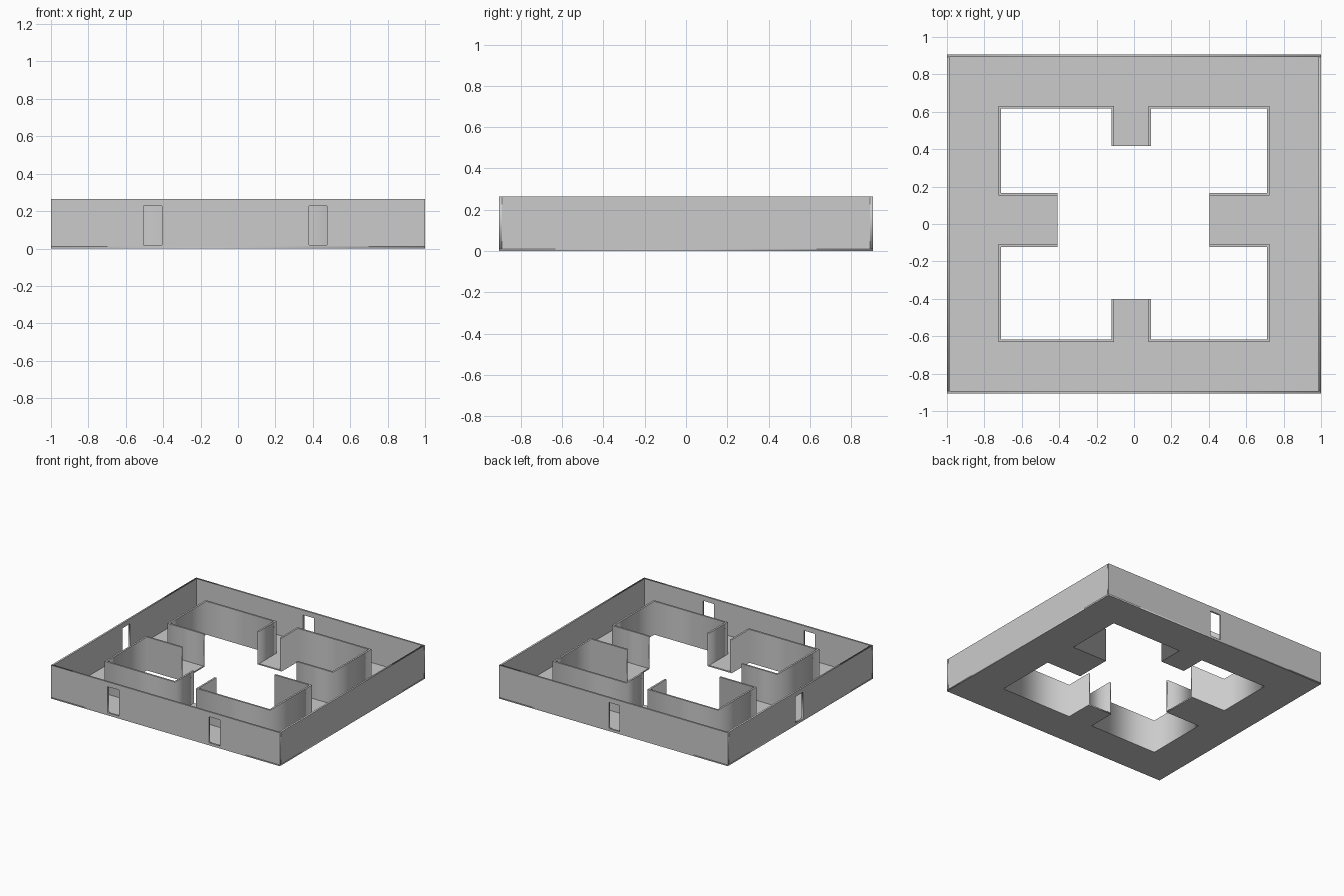
import bpy
from math import pi
from mathutils import Matrix

if "Cube" in bpy.data.objects:
    bpy.data.objects.remove(bpy.data.objects["Cube"])

H, T, F = 0.264, 0.014, 0.01      # total height, wall thickness, floor thickness
X, Y = 1.0, 0.906                 # outer half sizes


def rect(x0, x1, y0, y1):
    return [(x0, y0), (x1, y0), (x1, y1), (x0, y1)]


def plate(name, loops, depth, matrix):
    """Flat outline (first loop) with holes (other loops), depth along local z from 0."""
    curve = bpy.data.curves.new(name, 'CURVE')
    curve.dimensions = '2D'
    curve.fill_mode = 'BOTH'
    curve.extrude = depth / 2
    for loop in loops:
        s = curve.splines.new('POLY')
        s.points.add(len(loop) - 1)
        for p, (x, y) in zip(s.points, loop):
            p.co = (x, y, 0, 1)
        s.use_cyclic_u = True
    ob = bpy.data.objects.new(name, curve)
    bpy.context.collection.objects.link(ob)
    ob.matrix_world = matrix @ Matrix.Translation((0, 0, depth / 2))
    bpy.ops.object.select_all(action='DESELECT')
    ob.select_set(True)
    bpy.context.view_layer.objects.active = ob
    bpy.ops.object.convert(target='MESH')
    return ob


def door(a, b):
    return rect(a, b, 0.02, 0.226)


# Outer walls with door openings
upright = Matrix.Rotation(pi / 2, 4, 'X')           # local y -> z, local z -> -y
sideways = Matrix.Rotation(pi / 2, 4, 'Z') @ upright  # local x -> y, local z -> +x
wall = rect(-X, X, F, H)
side = rect(-Y + T, Y - T, F, H)
plate("front_wall", [wall, door(-0.505, -0.405), door(0.38, 0.475)], T,
      Matrix.Translation((0, -Y + T, 0)) @ upright)
plate("back_wall", [wall, door(-0.055, 0.04)], T,
      Matrix.Translation((0, Y, 0)) @ upright)
plate("left_wall", [side, door(-0.035, 0.062)], T,
      Matrix.Translation((-X, 0, 0)) @ sideways)
plate("right_wall", [side], T, Matrix.Translation((X - T, 0, 0)) @ sideways)

# Inner courtyard: one stepped wall per corner, ends left open at the stubs
IX, IY = 0.71, 0.618
STUB_X = {1: 0.091, -1: -0.12}    # sides of the front and back stubs
STUB_Y = {1: 0.166, -1: -0.122}   # sides of the left and right stubs
END_X = {1: 0.404, -1: -0.409}    # tips of the left and right stubs
END_Y = {1: 0.416, -1: -0.4}      # tips of the front and back stubs


def corner_path(sx, sy, t):
    px, py = STUB_X[sx] - sx * t, STUB_Y[sy] - sy * t
    cx, cy = sx * (IX + t), sy * (IY + t)
    return [(px, END_Y[sy]), (px, cy), (cx, cy), (cx, py), (END_X[sx], py)]


hole = []
for sx, sy, label in ((1, 1, "back_right"), (1, -1, "front_right"),
                      (-1, -1, "front_left"), (-1, 1, "back_left")):
    edge = corner_path(sx, sy, 0)
    plate("inner_wall_" + label, [edge + corner_path(sx, sy, T)[::-1]], H - F,
          Matrix.Translation((0, 0, F)))
    hole += edge if sx * sy > 0 else edge[::-1]

# Floor ring with the stepped courtyard opening
plate("floor", [rect(-X, X, -Y, Y), hole], F, Matrix.Identity(4))
